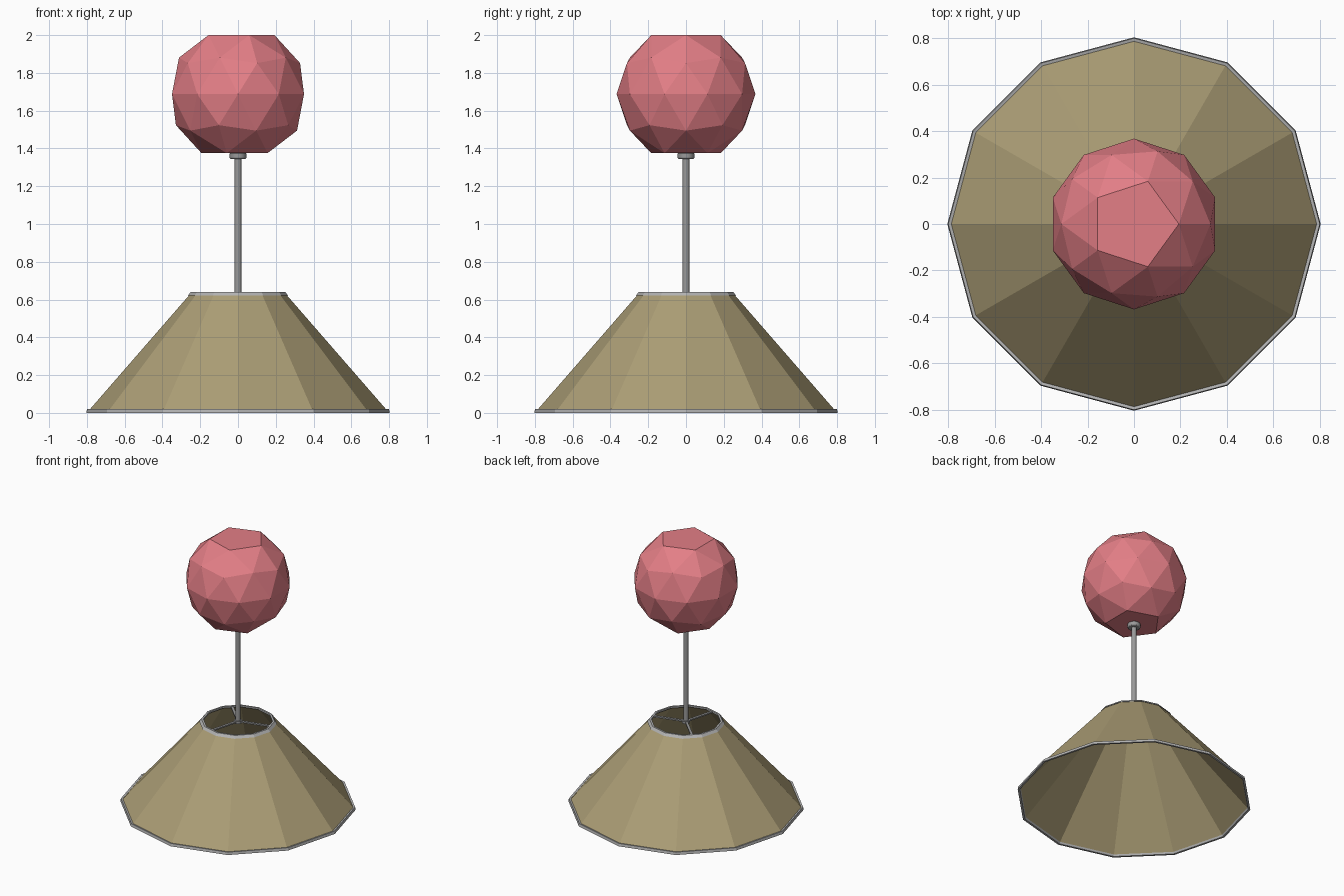
import bpy, bmesh, math

if "Cube" in bpy.data.objects:
    bpy.data.objects.remove(bpy.data.objects["Cube"])

SIDES = 12


def material(name, color):
    m = bpy.data.materials.new(name)
    m.diffuse_color = (*color, 1)
    m.use_nodes = True
    m.node_tree.nodes["Principled BSDF"].inputs["Base Color"].default_value = m.diffuse_color
    return m


def make_object(name, bm, mat=None):
    bmesh.ops.recalc_face_normals(bm, faces=bm.faces)
    mesh = bpy.data.meshes.new(name)
    bm.to_mesh(mesh)
    bm.free()
    ob = bpy.data.objects.new(name, mesh)
    bpy.context.collection.objects.link(ob)
    if mat:
        mesh.materials.append(mat)
    return ob


def ring(name, profile, mat, sides=SIDES):
    """Sweep a closed (radius, z) profile around the z axis."""
    bm = bmesh.new()
    loops = []
    for i in range(sides):
        a = math.tau * i / sides
        loops.append([bm.verts.new((r * math.cos(a), r * math.sin(a), z)) for r, z in profile])
    n = len(profile)
    for i in range(sides):
        p, q = loops[i], loops[(i + 1) % sides]
        for j in range(n):
            k = (j + 1) % n
            bm.faces.new((p[j], q[j], q[k], p[k]))
    return make_object(name, bm, mat)


def smooth(ob):
    bpy.ops.object.select_all(action='DESELECT')
    ob.select_set(True)
    bpy.context.view_layer.objects.active = ob
    bpy.ops.object.shade_smooth_by_angle(angle=math.radians(35))


def cylinder(name, radius, z0, z1, mat, bevel=0):
    bpy.ops.mesh.primitive_cylinder_add(vertices=16, radius=radius, depth=z1 - z0,
                                        location=(0, 0, (z0 + z1) / 2))
    ob = bpy.context.object
    ob.name = name
    ob.data.materials.append(mat)
    if bevel:
        mod = ob.modifiers.new("bevel", 'BEVEL')
        mod.width = bevel
        mod.segments = 2
    smooth(ob)
    return ob


tan = material("shade_tan", (0.41, 0.34, 0.18))
pink = material("ball_pink", (0.77, 0.21, 0.24))
metal = material("dark_metal", (0.32, 0.32, 0.32))
trim = material("trim_grey", (0.45, 0.45, 0.45))

# Twelve-sided open shade with thin walls
ring("shade", [(0.792, 0.01), (0.249, 0.634), (0.241, 0.634), (0.784, 0.01)], tan)

# Grey trims along both rims
ring("bottom_trim", [(0.803, 0), (0.799, 0.02), (0.78, 0.016), (0.788, 0)], trim)
ring("top_trim", [(0.265, 0.622), (0.25, 0.64), (0.236, 0.64), (0.236, 0.628)], trim)

# Three spokes from the hub to the shade's flats
for i in range(3):
    a = math.radians(15 + 120 * i)
    bm = bmesh.new()
    bmesh.ops.create_cube(bm, size=1)
    bmesh.ops.scale(bm, vec=(0.236, 0.018, 0.01), verts=bm.verts)
    spoke = make_object(f"spoke_{i + 1}", bm, metal)
    spoke.location = (0.118 * math.cos(a), 0.118 * math.sin(a), 0.632)
    spoke.rotation_euler.z = a

# Hub, stem and collar
cylinder("hub", 0.028, 0.622, 0.64, metal)
cylinder("stem", 0.018, 0.62, 1.378, metal)
cylinder("collar", 0.044, 1.345, 1.378, metal, bevel=0.006)

# Faceted ball with flat pentagons at the top and bottom
bm = bmesh.new()
R = 0.3674
bmesh.ops.create_icosphere(bm, subdivisions=2, radius=R)
poles = [v for v in bm.verts if abs(v.co.z) > 0.95 * R]
bmesh.ops.dissolve_verts(bm, verts=poles)
ball = make_object("ball", bm, pink)
ball.location.z = 1.6875
